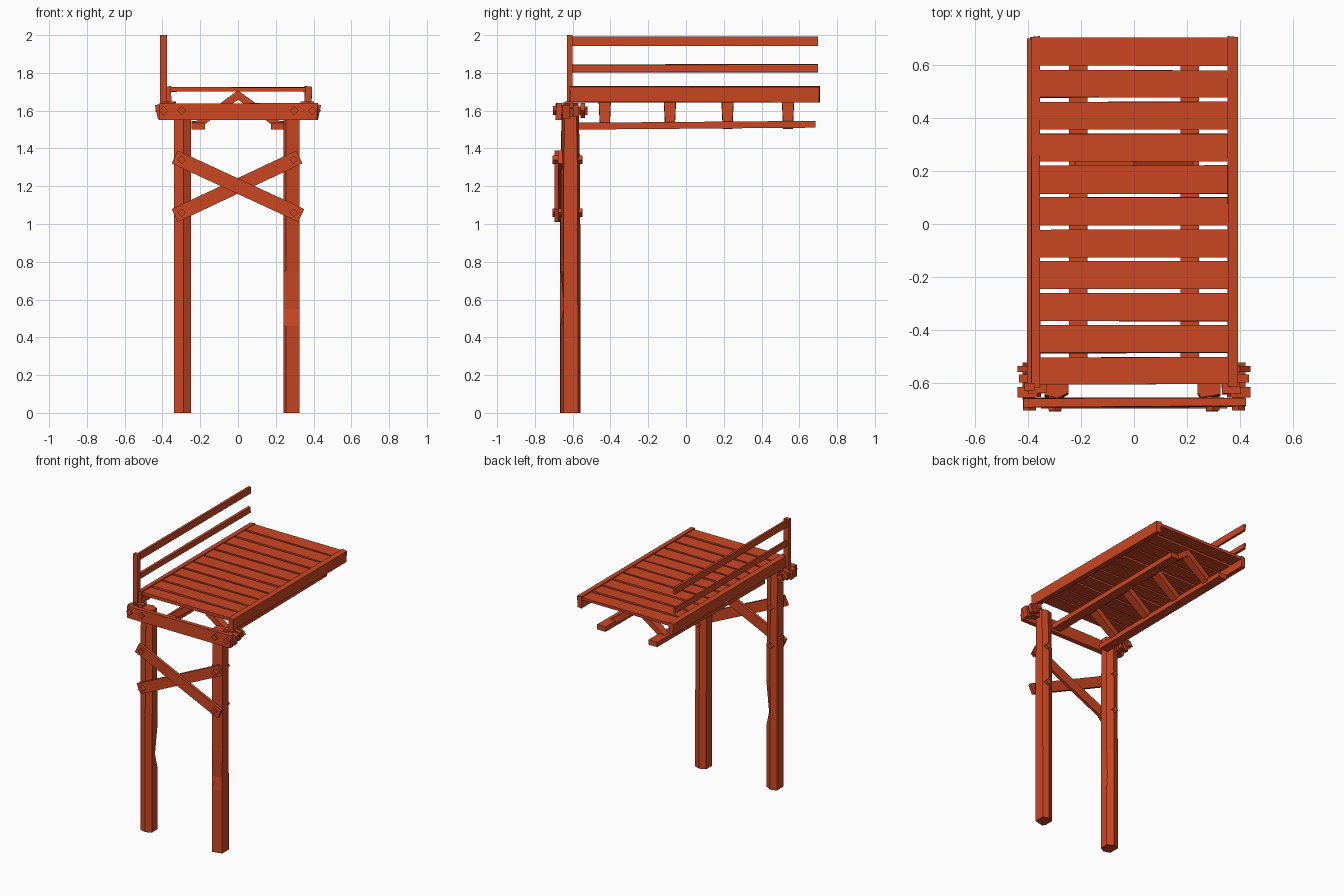
import bpy, bmesh, math, random
from mathutils import Vector, Matrix

random.seed(4)
cube = bpy.data.objects.get("Cube")
if cube:
    bpy.data.objects.remove(cube)

COLOR = (0.60, 0.062, 0.016, 1)
wood = bpy.data.materials.new("rust_red_wood")
wood.use_nodes = True
wood.diffuse_color = COLOR
bsdf = wood.node_tree.nodes["Principled BSDF"]
bsdf.inputs["Base Color"].default_value = COLOR
bsdf.inputs["Roughness"].default_value = 0.9


def finish(name, bm):
    bmesh.ops.recalc_face_normals(bm, faces=bm.faces)
    mesh = bpy.data.meshes.new(name)
    bm.to_mesh(mesh)
    bm.free()
    mesh.materials.append(wood)
    obj = bpy.data.objects.new(name, mesh)
    bpy.context.collection.objects.link(obj)
    return obj


def box(name, x, y, z, wear=0.0):
    """Box from three (min, max) ranges, with slightly uneven corners."""
    bm = bmesh.new()
    bmesh.ops.create_cube(bm, size=1)
    for v in bm.verts:
        for i, (lo, hi) in enumerate((x, y, z)):
            v.co[i] = (lo if v.co[i] < 0 else hi) + random.uniform(-wear, wear)
    return finish(name, bm)


def beam(name, a, b, side, width, depth, taper=1.0):
    """Board from a to b; width runs along side, depth across it."""
    a, b, side = Vector(a), Vector(b), Vector(side)
    along = (b - a).normalized()
    across = along.cross(side).normalized()
    bm = bmesh.new()
    rings = []
    for p, k in ((a, 1.0), (b, taper)):
        rings.append([bm.verts.new(p + side * (s * width * k / 2) + across * (t * depth / 2))
                      for s, t in ((-1, -1), (1, -1), (1, 1), (-1, 1))])
    for i in range(4):
        j = (i + 1) % 4
        bm.faces.new((rings[0][i], rings[0][j], rings[1][j], rings[1][i]))
    for r in rings:
        bm.faces.new(r)
    return finish(name, bm)


def nut(name, x, z, y0, y1, size, angle=45):
    """Square bolt head or washer whose axis runs front to back."""
    bm = bmesh.new()
    bmesh.ops.create_cube(bm, size=1)
    m = (Matrix.Translation((x, (y0 + y1) / 2, z)) @ Matrix.Rotation(math.radians(angle), 4, 'Y')
         @ Matrix.Diagonal((size, y1 - y0, size, 1)))
    bmesh.ops.transform(bm, matrix=m, verts=bm.verts)
    return finish(name, bm)


def post(name, cx, cy, outline, chipped, chip):
    """Rough six-sided post with one chipped corner."""
    bm = bmesh.new()
    rings = []
    for z, cut, slim in ((0, 0, 1), (0.46, 0, 1), (0.55, chip, 1), (0.75, 0, 0.98),
                         (1.3, 0, 0.95), (1.63, 0, 0.8)):
        ring = []
        for i, (px, py) in enumerate(outline):
            k = 1 - cut if i == chipped else 1
            ring.append(bm.verts.new((cx + px * k, cy + py * k * slim, z)))
        rings.append(ring)
    n = len(outline)
    for lo, hi in zip(rings, rings[1:]):
        for i in range(n):
            j = (i + 1) % n
            bm.faces.new((lo[i], lo[j], hi[j], hi[i]))
    bm.faces.new(rings[0])
    bm.faces.new(rings[-1])
    return finish(name, bm)


# Support posts
post("left_post", 0.283, -0.613, [(-.03, -.052), (.043, -.036), (.043, .04),
                                  (.0, .055), (-.043, .035), (-.043, -.03)], 0, 0.5)
post("right_post", -0.293, -0.613, [(-.045, -.04), (.005, -.055), (.045, -.03),
                                    (.045, .03), (0, .055), (-.045, .04)], 3, 0.3)

# Crossed braces on the front of the posts
beam("brace_front", (-0.335, -0.685, 1.355), (0.335, -0.685, 1.045), (0, 1, 0), 0.022, 0.075)
beam("brace_rear", (-0.335, -0.666, 1.045), (0.325, -0.666, 1.355), (0, 1, 0), 0.022, 0.075)
for side, sx in (("left", 0.295), ("right", -0.298)):
    for level, z in (("lower", 1.06), ("upper", 1.34)):
        nut(f"{side}_{level}_brace_bolt", sx, z, -0.708, -0.66, 0.032)
        nut(f"{side}_{level}_brace_nut", sx, z, -0.575, -0.547, 0.032)

# Front cross beam with its bolts and end fastenings
box("front_cross_beam", (-0.415, 0.42), (-0.688, -0.658), (1.552, 1.638), 0.004)
for side, s in (("left", 1), ("right", -1)):
    nut(f"{side}_inner_bolt", 0.298 * s, 1.6, -0.703, -0.65, 0.034)
    nut(f"{side}_outer_bolt", 0.394 * s, 1.6, -0.703, -0.65, 0.034)
    nut(f"{side}_bolt_shaft", 0.397 * s, 1.6, -0.66, -0.522, 0.036, 20)
    nut(f"{side}_end_block", 0.395 * s, 1.6, -0.655, -0.615, 0.075, 12 * s)
    nut(f"{side}_end_washer", 0.398 * s, 1.605, -0.597, -0.568, 0.062, 10 * s)
    nut(f"{side}_end_nut", 0.4 * s, 1.6, -0.558, -0.535, 0.056, 45)
    box(f"{side}_beam_cleat", sorted((0.33 * s, 0.4 * s)), (-0.64, -0.6), (1.57, 1.65), 0.004)

# Deck side beams
for side, s in (("left", 1), ("right", -1)):
    box(f"{side}_deck_beam", sorted((0.354 * s, 0.39 * s)), (-0.615, 0.706), (1.645, 1.728), 0.003)

# Deck planks with narrow gaps
COUNT, PITCH, START = 11, 0.1205, -0.6155
for i in range(COUNT):
    y0 = max(START + i * PITCH + 0.008, -0.605)
    y1 = min(START + (i + 1) * PITCH - 0.008, 0.705)
    box(f"deck_plank_{i + 1}", (-0.356, 0.356), (y0, y1), (1.702, 1.723), 0.002)

# Lower joists and the paired struts that carry the deck
for side, s in (("left", 1), ("right", -1)):
    beam(f"{side}_joist", (0.21 * s, -0.57, 1.518), (0.21 * s, 0.685, 1.528),
         (1, 0, 0), 0.07, 0.036)
    for i, y in enumerate((-0.43, -0.085, 0.22, 0.54)):
        beam(f"{side}_strut_{i + 1}", (0.22 * s, y, 1.52), (-0.012 * s, y, 1.692),
             (0, 1, 0), 0.052, 0.04, 1.3)

# Handrail on the right side only
box("rail_post", (-0.413, -0.375), (-0.63, -0.6), (1.62, 2.0))
box("top_rail", (-0.402, -0.386), (-0.605, 0.698), (1.943, 1.992), 0.002)
box("middle_rail", (-0.402, -0.386), (-0.605, 0.698), (1.803, 1.845), 0.002)
